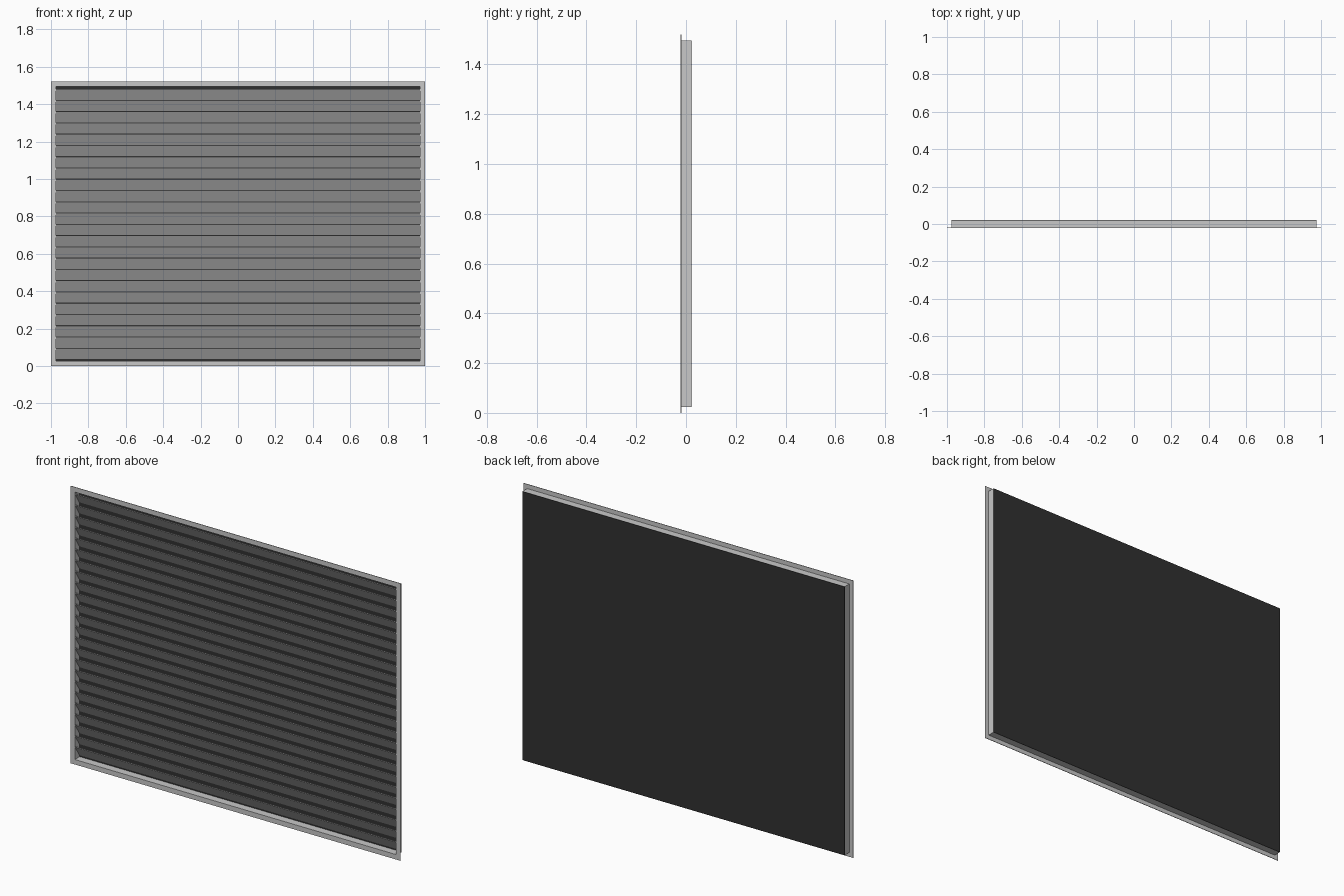
import bpy

cube = bpy.data.objects.get("Cube")
if cube:
    bpy.data.objects.remove(cube, do_unlink=True)


def material(name, value):
    m = bpy.data.materials.new(name)
    m.use_nodes = True
    color = (value, value, value, 1)
    m.diffuse_color = color
    m.node_tree.nodes["Principled BSDF"].inputs["Base Color"].default_value = color
    return m


grey = material("light grey metal", 0.58)
dark = material("dark backing", 0.03)

# Overall dimensions
W, H = 1.0, 1.52            # half width and height of the flange
BX, Z0, Z1 = 0.977, 0.024, 1.496   # outer size of the box behind it
FRONT, BACK = -0.022, 0.022
SHEET = 0.003
SLATS = 24


def prism(name, profile, half_x, mat):
    """Extrude a closed (y, z) profile along x."""
    n = len(profile)
    verts = [(x, y, z) for x in (-half_x, half_x) for y, z in profile]
    faces = [tuple(range(n))[::-1], tuple(range(n, 2 * n))]
    faces += [(i, (i + 1) % n, n + (i + 1) % n, n + i) for i in range(n)]
    mesh = bpy.data.meshes.new(name)
    mesh.from_pydata(verts, [], faces)
    mesh.materials.append(mat)
    mesh.validate()
    obj = bpy.data.objects.new(name, mesh)
    bpy.context.collection.objects.link(obj)
    return obj


def ring(name, outer, inner, y0, y1, mat):
    """Rectangular frame with mitred corners; sizes are (half_x, z0, z1)."""
    def loop(size, y):
        hx, a, b = size
        return [(-hx, y, a), (hx, y, a), (hx, y, b), (-hx, y, b)]
    verts = loop(outer, y0) + loop(inner, y0) + loop(inner, y1) + loop(outer, y1)
    faces = []
    for k in range(4):
        a, b = 4 * k, 4 * ((k + 1) % 4)
        for i in range(4):
            j = (i + 1) % 4
            faces.append((a + i, a + j, b + j, b + i))
    mesh = bpy.data.meshes.new(name)
    mesh.from_pydata(verts, [], faces)
    mesh.materials.append(mat)
    obj = bpy.data.objects.new(name, mesh)
    bpy.context.collection.objects.link(obj)
    return obj


# Thin front flange and the shallow box it surrounds
inside = (BX - SHEET, Z0 + SHEET, Z1 - SHEET)
ring("front_flange", (W, 0, H), inside, FRONT, FRONT + SHEET, grey)
ring("box_walls", (BX, Z0, Z1), inside, FRONT + SHEET, BACK - 0.002, grey)

# Dark panel closing the back
prism("back_panel", [(BACK - 0.002, Z0), (BACK, Z0), (BACK, Z1), (BACK - 0.002, Z1)], BX, dark)

# Slats falling from the front edge towards the back
top, bottom = 1.482, 0.036
pitch = (top - bottom) / SLATS
yf, yb = FRONT + 0.002, BACK - 0.003
for i in range(SLATS):
    z = top - i * pitch
    low = z - pitch + 0.001
    prism(f"slat_{i + 1:02d}",
          [(yf, z - 0.002), (yb - 0.003, low), (yb, low + 0.002), (yf + 0.003, z)],
          BX - SHEET, grey)
